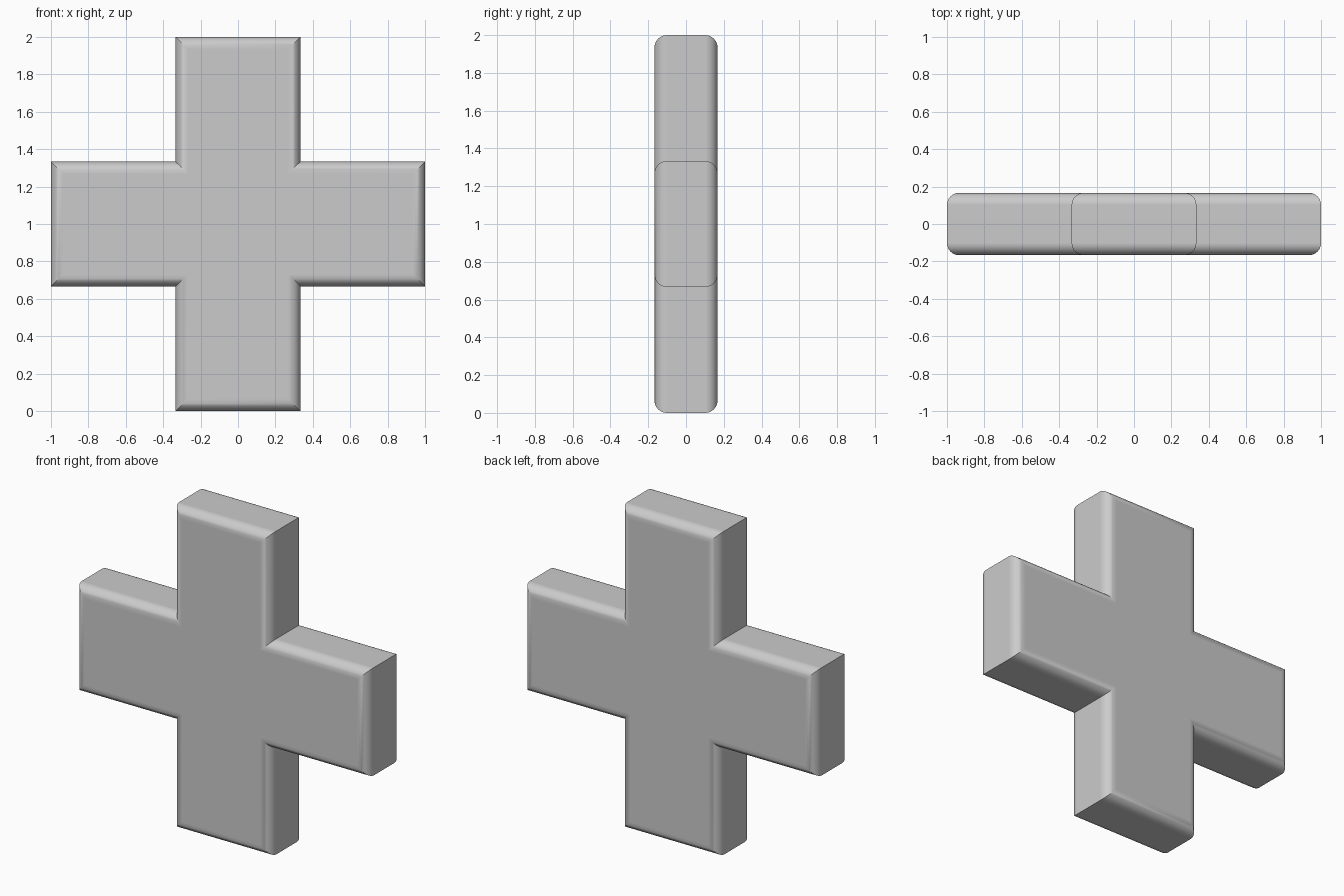
import bpy, bmesh, math

if "Cube" in bpy.data.objects:
    bpy.data.objects.remove(bpy.data.objects["Cube"])

ARM, REACH, HALF_DEPTH, RADIUS, STEPS = 1 / 3, 1.0, 1 / 6, 0.065, 8


def cross_outline(inset):
    """Twelve-corner plus outline, moved inward by inset."""
    a, l = ARM - inset, REACH - inset
    quarter = [(l, -a), (l, a), (a, a)]
    points = []
    for k in range(4):
        c, s = round(math.cos(k * math.pi / 2)), round(math.sin(k * math.pi / 2))
        points += [(c * x - s * z, s * x + c * z) for x, z in quarter]
    return points


# Rounded edge profile: (inset, y) from front face to back face
front = []
for i in range(STEPS + 1):
    t = i / STEPS * math.pi / 2
    front.append((RADIUS * (1 - math.sin(t)), -HALF_DEPTH + RADIUS * (1 - math.cos(t))))
profile = front + [(d, -y) for d, y in reversed(front)]

# Plus-shaped body: stacked outlines bridged with quads and capped
bm = bmesh.new()
rings = [[bm.verts.new((x, y, z + REACH)) for x, z in cross_outline(d)] for d, y in profile]
for r0, r1 in zip(rings, rings[1:]):
    for i in range(12):
        j = (i + 1) % 12
        bm.faces.new((r0[i], r0[j], r1[j], r1[i]))
bm.faces.new(rings[0])
bm.faces.new(rings[-1])
bmesh.ops.recalc_face_normals(bm, faces=bm.faces)

mesh = bpy.data.meshes.new("plus_body")
bm.to_mesh(mesh)
bm.free()
body = bpy.data.objects.new("plus_body", mesh)
bpy.context.collection.objects.link(body)

# Smooth rounded edges, crisp mitres, flat faces
bpy.context.view_layer.objects.active = body
body.select_set(True)
bpy.ops.object.shade_smooth_by_angle(angle=math.radians(30))
weighted = body.modifiers.new("flat_faces", 'WEIGHTED_NORMAL')
weighted.keep_sharp = True
